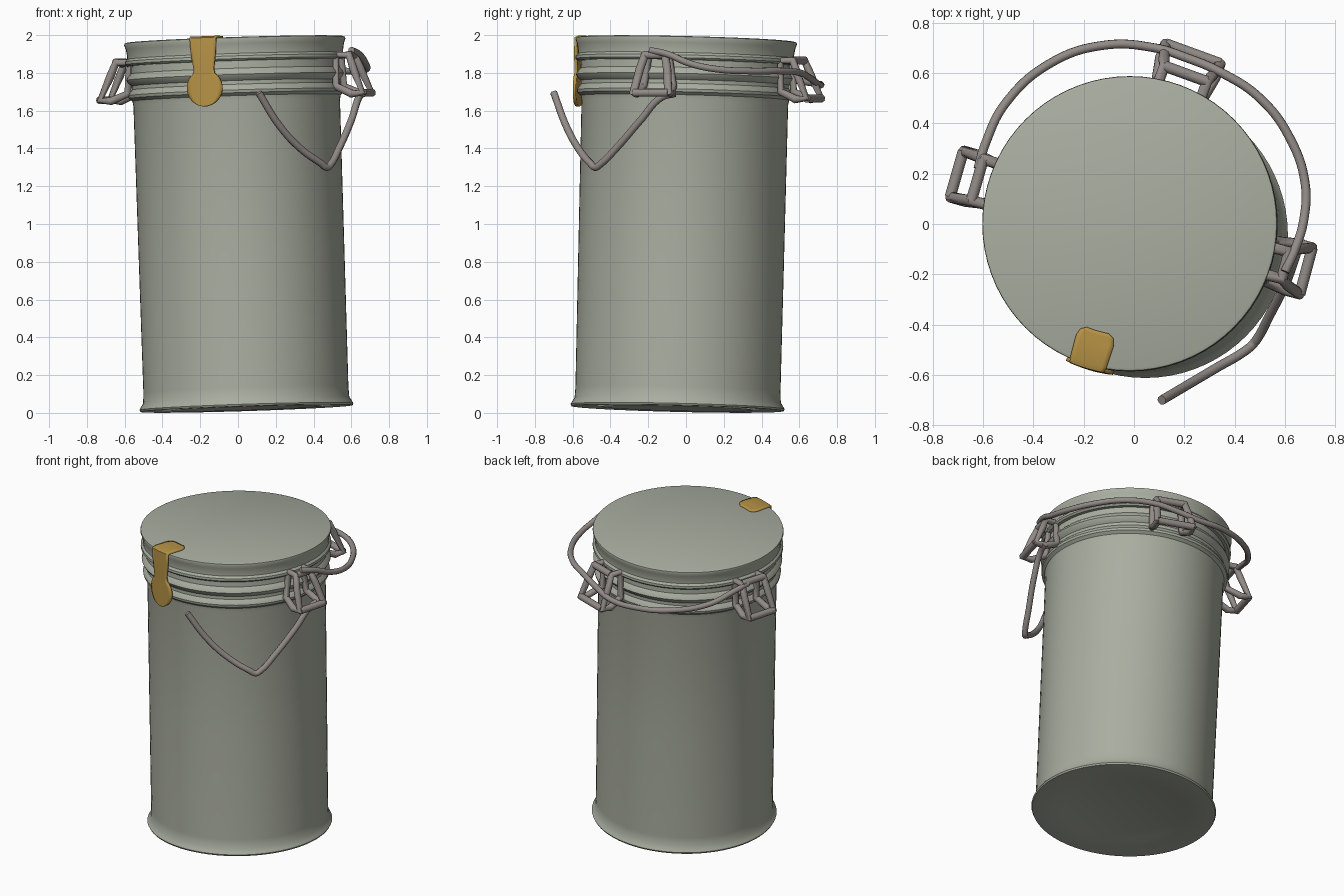
import bpy, bmesh, math
from mathutils import Vector, Matrix

if "Cube" in bpy.data.objects:
    bpy.data.objects.remove(bpy.data.objects["Cube"])


def material(name, rgb):
    m = bpy.data.materials.new(name)
    m.diffuse_color = (*rgb, 1)
    m.use_nodes = True
    m.node_tree.nodes["Principled BSDF"].inputs["Base Color"].default_value = m.diffuse_color
    return m


TIN = material("painted_tin", (0.40, 0.42, 0.35))
BRASS = material("yellow_tape", (0.47, 0.29, 0.06))
WIRE = material("dull_wire", (0.29, 0.26, 0.245))

# The can leans slightly: local z is its axis
AXIS = Vector((-0.032, 0.024, 1))
LEAN = (Matrix.Translation((0.045, -0.045, 0.023))
        @ Vector((0, 0, 1)).rotation_difference(AXIS).to_matrix().to_4x4())


def add_mesh(name, bm, mat, angle=35):
    bmesh.ops.recalc_face_normals(bm, faces=bm.faces)
    me = bpy.data.meshes.new(name)
    bm.to_mesh(me)
    bm.free()
    ob = bpy.data.objects.new(name, me)
    bpy.context.collection.objects.link(ob)
    me.materials.append(mat)
    select(ob)
    bpy.ops.object.shade_smooth_by_angle(angle=math.radians(angle))
    return ob


def select(ob):
    bpy.ops.object.select_all(action='DESELECT')
    ob.select_set(True)
    bpy.context.view_layer.objects.active = ob


def lathe(name, profile, mat, sides=72):
    bm = bmesh.new()
    rings = []
    for r, z in profile:
        if r == 0:
            rings.append([bm.verts.new(LEAN @ Vector((0, 0, z)))] * sides)
        else:
            rings.append([bm.verts.new(LEAN @ Vector((r * math.cos(i * math.tau / sides),
                                                      r * math.sin(i * math.tau / sides), z)))
                          for i in range(sides)])
    for a, b in zip(rings, rings[1:]):
        for i in range(sides):
            j = (i + 1) % sides
            bm.faces.new(dict.fromkeys((a[i], a[j], b[j], b[i])))
    return add_mesh(name, bm, mat)


def tube(name, splines, radius, mat, kind='POLY', cyclic=()):
    cu = bpy.data.curves.new(name, 'CURVE')
    cu.dimensions = '3D'
    cu.bevel_depth, cu.bevel_resolution, cu.use_fill_caps = radius, 3, True
    for n, pts in enumerate(splines):
        sp = cu.splines.new(kind)
        points = sp.points if kind == 'POLY' else sp.bezier_points
        points.add(len(pts) - 1)
        for p, co in zip(points, pts):
            if kind == 'POLY':
                p.co = (*co, 1)
            else:
                p.co = co
                p.handle_left_type = p.handle_right_type = 'AUTO'
        sp.use_cyclic_u = n in cyclic
    ob = bpy.data.objects.new(name, cu)
    bpy.context.collection.objects.link(ob)
    cu.materials.append(mat)
    select(ob)
    bpy.ops.object.convert(target='MESH')
    bpy.ops.object.shade_smooth_by_angle(angle=math.radians(50))
    return ob


# Can body: flared foot, straight wall, two rolled beads under the lid
lathe("can_body", [
    (0, 0.012), (0.36, 0.012), (0.40, 0.0), (0.562, 0.0), (0.567, 0.010), (0.560, 0.022),
    (0.546, 0.045), (0.543, 0.10), (0.545, 0.8), (0.547, 1.62), (0.552, 1.645),
    (0.570, 1.660), (0.573, 1.675), (0.566, 1.690), (0.553, 1.705), (0.553, 1.725),
    (0.572, 1.742), (0.580, 1.757), (0.574, 1.772), (0.557, 1.79), (0.555, 1.83), (0.50, 1.85)], TIN)

# Lid: skirt with a rolled lower edge
lathe("lid", [
    (0.545, 1.832), (0.575, 1.830), (0.585, 1.840), (0.584, 1.855), (0.572, 1.868),
    (0.572, 1.885), (0.578, 1.92), (0.586, 1.942), (0.584, 1.951), (0.574, 1.955), (0, 1.955)], TIN)

# Closing strap: patch on the lid, folded over the rim, ending in a round tab
rows = [(0.445, 1.957, 0.045), (0.46, 1.957, 0.068), (0.49, 1.957, 0.078), (0.58, 1.957, 0.075),
        (0.594, 1.952, 0.072), (0.594, 1.88, 0.068), (0.592, 1.79, 0.055)]
for k in range(1, 14):
    a = math.radians(25 + k * 12)
    rows.append((0.591, 1.69 + 0.097 * math.cos(a), max(0.097 * math.sin(a), 0.012)))
turn = Matrix.Rotation(math.radians(-16.5), 4, 'Z')
bm = bmesh.new()
grid = []
for r, z, hw in rows:
    grid.append([bm.verts.new(LEAN @ turn @ Vector((hw * u / 4, -math.sqrt(r * r - (hw * u / 4) ** 2), z)))
                 for u in range(-4, 5)])
for a, b in zip(grid, grid[1:]):
    for i in range(8):
        bm.faces.new((a[i], a[i + 1], b[i + 1], b[i]))
strap = add_mesh("closing_strap", bm, BRASS)
mod = strap.modifiers.new("thickness", 'SOLIDIFY')
mod.thickness, mod.offset = 0.016, 0


# Wire lugs: two side loops joined by cross bars
def lug(name, degrees, dz, top_half, low_half):
    a = math.radians(degrees)
    out, side = Vector((math.cos(a), math.sin(a), 0)), Vector((-math.sin(a), math.cos(a), 0))

    def at(r, t, z):
        return out * r + side * t + Vector((-0.012, 0, z + dz))
    loops = []
    for s in (-1, 1):
        loops.append([at(0.565, s * top_half, 1.865), at(0.635, s * top_half, 1.865),
                      at(0.665, s * (top_half + low_half) / 2, 1.79),
                      at(0.72, s * low_half, 1.665), at(0.66, s * low_half, 1.66),
                      at(0.57, s * low_half * 0.85, 1.70)])
    bars = [[loops[0][i], loops[1][i]] for i in (1, 3)]
    tube(name, loops + bars, 0.022, WIRE, cyclic=(0, 1))


lug("left_lug", 164, -0.01, 0.085, 0.095)
lug("back_lug", 70, 0.0, 0.09, 0.115)
lug("right_lug", -15, 0.03, 0.055, 0.095)

# Carrying wire sweeping around the back between the lugs
tube("carrying_wire", [
    [(-0.62, 0.22, 1.85), (-0.59, 0.32, 1.83), (-0.51, 0.48, 1.78), (-0.33, 0.64, 1.75),
     (-0.12, 0.71, 1.74), (0.08, 0.70, 1.74), (0.21, 0.66, 1.77), (0.34, 0.605, 1.80),
     (0.50, 0.50, 1.81), (0.62, 0.34, 1.81), (0.68, 0.16, 1.82), (0.675, 0.02, 1.85),
     (0.64, -0.10, 1.90), (0.60, -0.19, 1.92)]], 0.018, WIRE, 'BEZIER')

# Bent locking wire hanging from the right lug
tube("hanging_wire", [
    [(0.66, -0.06, 1.69), (0.64, -0.13, 1.67), (0.60, -0.24, 1.55), (0.535, -0.37, 1.40),
     (0.49, -0.455, 1.315), (0.47, -0.48, 1.30), (0.44, -0.505, 1.32),
     (0.33, -0.57, 1.40), (0.22, -0.635, 1.52), (0.11, -0.70, 1.695)]], 0.019, WIRE, 'BEZIER')
